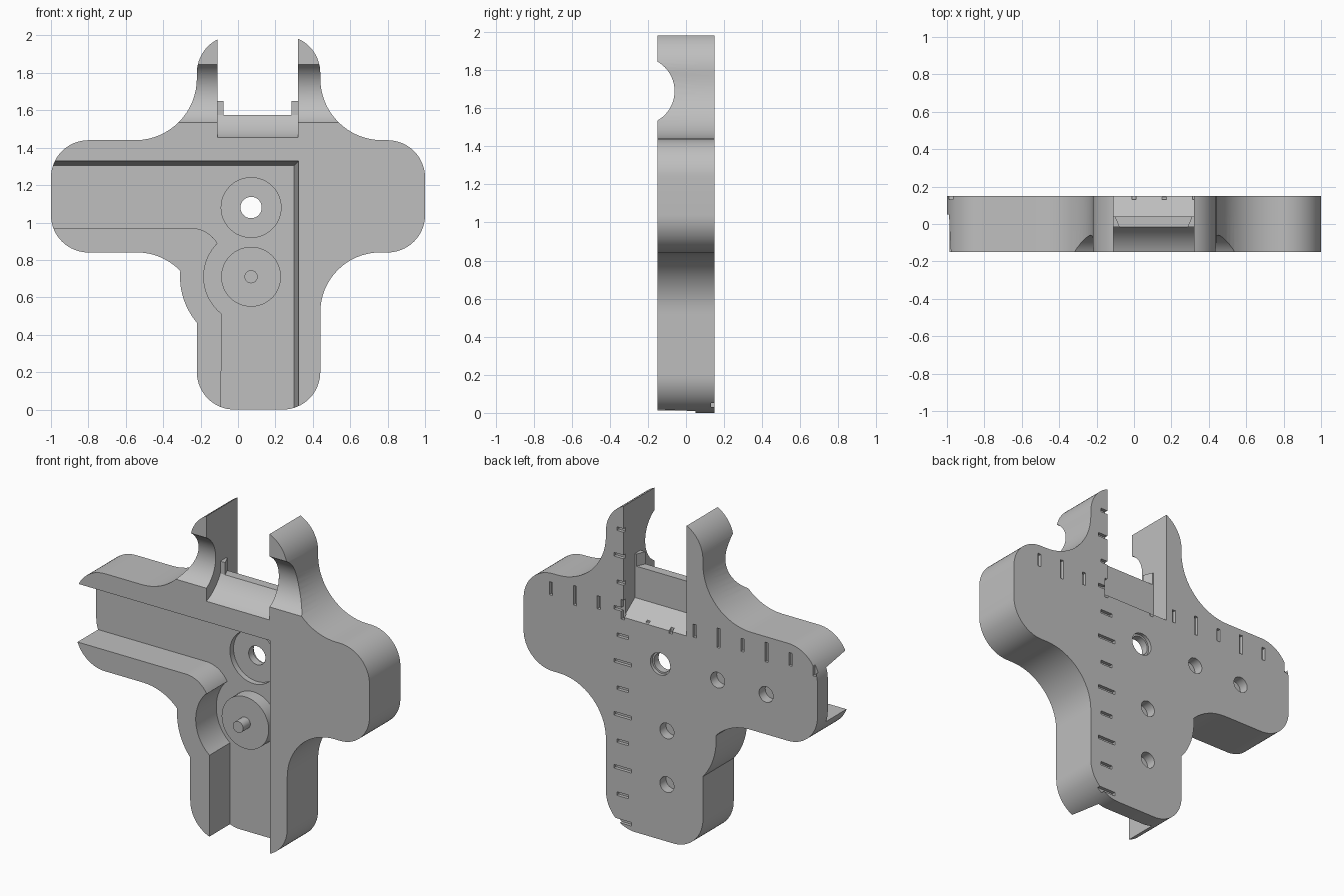
import bpy, bmesh
from math import sin, cos, radians, tan, pi
from mathutils import Vector

cube = bpy.data.objects.get("Cube")
if cube:
    bpy.data.objects.remove(cube)

grey = bpy.data.materials.new("plain grey")
grey.use_nodes = True
COLOUR = (0.52, 0.52, 0.52, 1)
grey.diffuse_color = COLOUR
grey.node_tree.nodes["Principled BSDF"].inputs["Base Color"].default_value = COLOUR

BACK, FRONT, FLOOR = 0.15, -0.15, 0.05
HUB, WHEEL = (0.07, 1.08), (0.07, 0.71)


def prism(name, near, lo, hi, axis="y", far=None):
    """Solid between two matching outlines along one axis."""
    place = {"x": lambda u, v, w: (w, u, v),
             "y": lambda u, v, w: (u, w, v),
             "z": lambda u, v, w: (u, v, w)}[axis]
    bm = bmesh.new()
    a = [bm.verts.new(place(u, v, lo)) for u, v in near]
    b = [bm.verts.new(place(u, v, hi)) for u, v in (far or near)]
    bm.faces.new(a)
    bm.faces.new(b[::-1])
    for i in range(len(a)):
        j = (i + 1) % len(a)
        bm.faces.new((a[i], b[i], b[j], a[j]))
    bmesh.ops.recalc_face_normals(bm, faces=bm.faces)
    mesh = bpy.data.meshes.new(name)
    bm.to_mesh(mesh)
    bm.free()
    mesh.materials.append(grey)
    obj = bpy.data.objects.new(name, mesh)
    bpy.context.collection.objects.link(obj)
    return obj


def arc(centre, r, start, end, n=16):
    angles = [radians(start + (end - start) * i / n) for i in range(n + 1)]
    return [(centre[0] + r * cos(t), centre[1] + r * sin(t)) for t in angles]


def disc(centre, r, n=48):
    return arc(centre, r, 0, 360, n)[:-1]


def box(x0, x1, z0, z1):
    return [(x0, z0), (x1, z0), (x1, z1), (x0, z1)]


def rounded(corners):
    """Outline with every corner (x, z, radius) filleted."""
    out = []
    for i, (x, z, r) in enumerate(corners):
        p = Vector((x, z))
        d0 = (Vector(corners[i - 1][:2]) - p).normalized()
        d1 = (Vector(corners[(i + 1) % len(corners)][:2]) - p).normalized()
        c = p + (d0 + d1) * r
        for k in range(17):
            t = k / 16 * pi / 2
            out.append(tuple(c - d1 * r * cos(t) - d0 * r * sin(t)))
    return out


def combine(target, tool, operation="DIFFERENCE"):
    mod = target.modifiers.new("cut", "BOOLEAN")
    mod.operation, mod.object, mod.solver = operation, tool, "EXACT"
    bpy.ops.object.select_all(action="DESELECT")
    bpy.context.view_layer.objects.active = target
    target.select_set(True)
    bpy.ops.object.modifier_apply(modifier=mod.name)
    bpy.data.objects.remove(tool)


# Cross-shaped body with a rounded bulge on one side
R, LOW, HIGH = 0.2, 0.32, 0.33
body = prism("cross_body", rounded([
    (-0.22, 0, R), (0.44, 0, R), (0.44, 0.84, LOW), (1, 0.84, R),
    (1, 1.44, R), (0.44, 1.44, HIGH), (0.44, 2, R), (-0.22, 2, R),
    (-0.22, 1.44, HIGH), (-1, 1.44, R), (-1, 0.84, R), (-0.22, 0.84, LOW)]),
    FRONT, BACK)
combine(body, prism("bulge", disc(WHEEL, 0.38, 96), FRONT, BACK), "UNION")


# L-shaped channel in the front, its outer walls slightly sloped
def channel(grow):
    right, top = 0.3 + grow, 1.305 + grow
    return ([(-1.2, top), (right, top), (right, -0.2), (-0.09, -0.2)]
            + arc(WHEEL, 0.253, 231, 137, 24)
            + arc((-0.25, 0.81), 0.16, 28, 90) + [(-1.2, 0.97)])


combine(body, prism("channel_cut", channel(0.025), FRONT - 0.01, FLOOR,
                    far=channel(0)))

# Round groove across the front of the upper prongs
GROOVE = (-0.238, 1.69)
combine(body, prism("groove_cut", disc(GROOVE, 0.178, 96), -1.2, 1.2, "x"))

# Slot between the prongs, with curved front sill and sloped back shelf
SLOT = (-0.11, 0.32)
sill = arc(GROOVE, 0.251, -81, -27.3) + [
    (0.04, 1.575), (0.04, 1.38), (0.2, 1.264), (0.2, 2.2), (-0.2, 2.2)]
combine(body, prism("slot_cut", sill, *SLOT, "x"))

# Hub recess, through hole and blind holes in the back
combine(body, prism("hub_recess_cut", disc(HUB, 0.16), 0, 0.085))
combine(body, prism("hub_hole_cut", disc(HUB, 0.057), 0, 0.3))
combine(body, prism("hub_rim_cut", disc(HUB, 0.068), 0.13, 0.3))
for spot in ((-0.32, 1.085), (-0.65, 1.085), (0.025, 0.68), (0.025, 0.35)):
    combine(body, prism("blind_hole_cut", disc(spot, 0.048, 32), 0.09, 0.3))

# Ruler marks engraved on the back, every second one longer
X0, Z0, STEP, HALF = 0.325, 1.345, 0.163, 0.011
for i in range(-8, 5):
    reach = 0.04 if i % 2 else 0.06
    z = Z0 + i * STEP
    combine(body, prism("mark_cut", box(X0 - reach, X0 + reach,
                                        z - HALF, z + HALF), 0.13, 0.2))
    if i < 4:
        x = X0 - STEP * -i
        combine(body, prism("mark_cut", box(x - HALF, x + HALF,
                                            Z0 - reach, Z0 + reach), 0.13, 0.2))

# Wheel boss with its pin
boss = prism("wheel_boss", disc(WHEEL, 0.16), -0.03, FLOOR + 0.005)
pin = prism("wheel_pin", disc(WHEEL, 0.035, 32), -0.1, -0.02)

# Wedge fins on the slot walls
fins = []
for side, wall, inward in (("right", SLOT[0], 1), ("left", SLOT[1], -1)):
    shape = [(wall - inward * 0.01, -0.015), (wall + inward * 0.033, -0.015),
             (wall + inward * 0.01, 0.04), (wall - inward * 0.01, 0.04)]
    fins.append(prism(side + "_fin", shape, 1.5, 1.65, "z"))

# Smooth curves, sharp edges
bpy.ops.object.select_all(action="DESELECT")
for obj in [body, boss, pin] + fins:
    obj.select_set(True)
bpy.context.view_layer.objects.active = body
bpy.ops.object.shade_smooth_by_angle(angle=radians(30))
